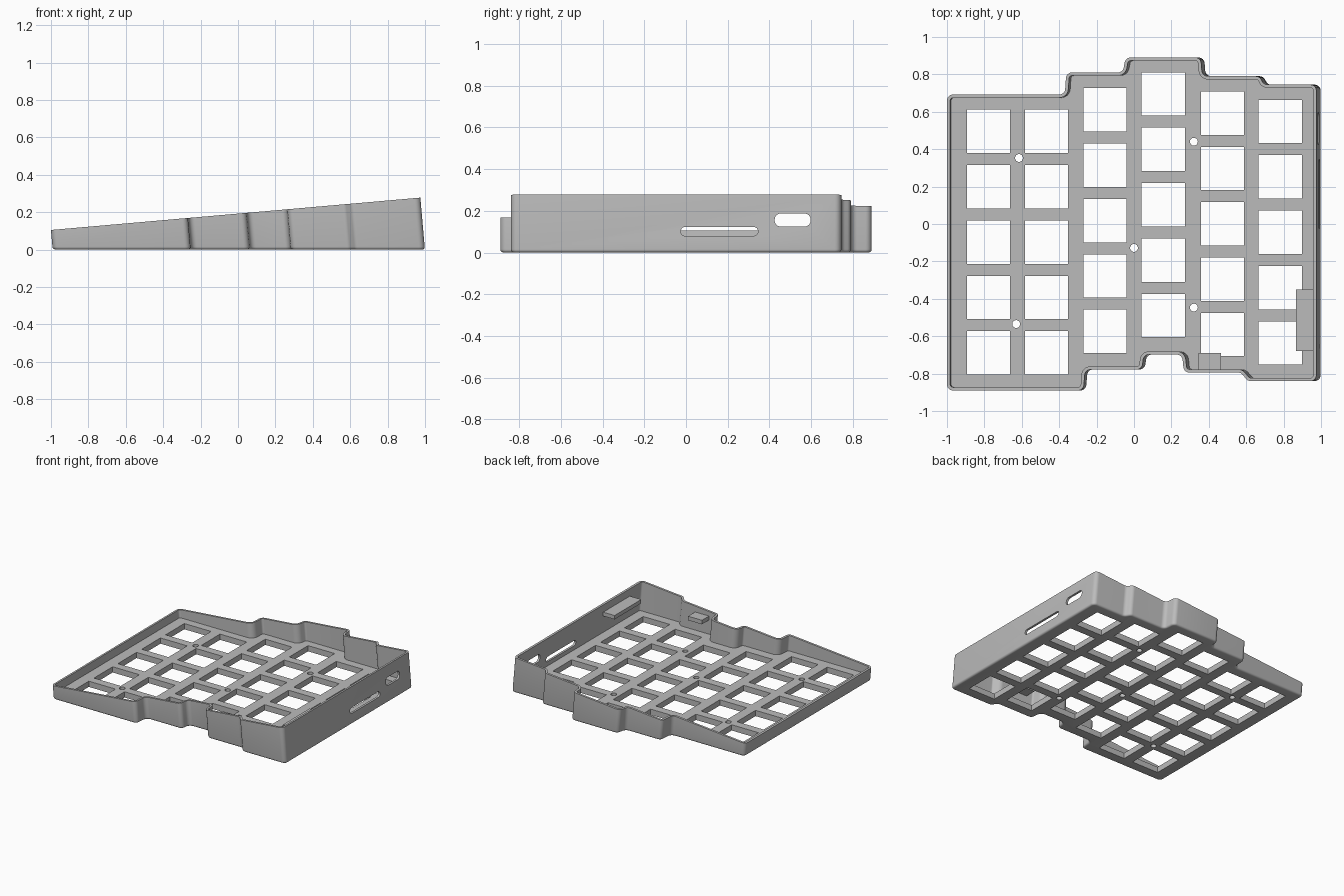
import bpy, bmesh, math
from mathutils import Vector

if "Cube" in bpy.data.objects:
    bpy.data.objects.remove(bpy.data.objects["Cube"])

SLOPE = 0.0876      # tilt of the rim and lean of the walls
WALL = 0.017
FLOOR = 0.045

grey = bpy.data.materials.new("case grey")
grey.diffuse_color = (0.5, 0.5, 0.5, 1)
grey.use_nodes = True
grey.node_tree.nodes["Principled BSDF"].inputs["Base Color"].default_value = grey.diffuse_color


def rounded(points, radius, seg=6):
    """Round every corner of a closed 2D polygon."""
    out, n = [], len(points)
    for i, p in enumerate(points):
        p = Vector(p)
        a, b = Vector(points[i - 1]) - p, Vector(points[(i + 1) % n]) - p
        half = a.angle(b) / 2
        cut = min(radius / math.tan(half), 0.48 * a.length, 0.48 * b.length)
        r = cut * math.tan(half)
        c = p + (a.normalized() + b.normalized()).normalized() * (r / math.sin(half))
        s, e = p + a.normalized() * cut - c, p + b.normalized() * cut - c
        sweep = s.angle_signed(e)
        for k in range(seg + 1):
            t = -sweep * k / seg
            out.append(c + Vector((s.x * math.cos(t) - s.y * math.sin(t),
                                   s.x * math.sin(t) + s.y * math.cos(t))))
    return out


def inset(points, d):
    """Move a counter-clockwise outline inward."""
    out, n = [], len(points)
    for i, p in enumerate(points):
        e1 = (p - points[i - 1]).normalized()
        e2 = (points[(i + 1) % n] - p).normalized()
        m = (Vector((-e1.y, e1.x)) + Vector((-e2.y, e2.x))).normalized()
        out.append(p + m * (d / max(0.5, m.dot(Vector((-e1.y, e1.x))))))
    return out


def add_prism(bm, low, high):
    """Solid between two matching loops; returns the low loop's edges."""
    a = [bm.verts.new(v) for v in low]
    b = [bm.verts.new(v) for v in high]
    base = bm.faces.new(a[::-1])
    bm.faces.new(b)
    for i in range(len(a)):
        j = (i + 1) % len(a)
        bm.faces.new((a[i], a[j], b[j], b[i]))
    return list(base.edges)


def add_box(bm, x0, x1, y0, y1, z0, z1):
    c = [(x0, y0), (x1, y0), (x1, y1), (x0, y1)]
    add_prism(bm, [(x, y, z0) for x, y in c], [(x, y, z1) for x, y in c])


def finish(bm, name):
    bmesh.ops.recalc_face_normals(bm, faces=bm.faces)
    me = bpy.data.meshes.new(name)
    bm.to_mesh(me)
    bm.free()
    me.materials.append(grey)
    ob = bpy.data.objects.new(name, me)
    bpy.context.collection.objects.link(ob)
    return ob


def subtract(ob, cutter):
    bpy.context.view_layer.objects.active = ob
    mod = ob.modifiers.new("cut", 'BOOLEAN')
    mod.operation, mod.solver, mod.object = 'DIFFERENCE', 'EXACT', cutter
    bpy.ops.object.modifier_apply(modifier=mod.name)
    bpy.data.objects.remove(cutter)


def rim(x):
    return (0.1926 + SLOPE * x) / (1 + SLOPE ** 2)


def leaned(p, z):
    return (p.x - SLOPE * z, p.y, z)


# Stepped outline at rim level, counter-clockwise, moved to floor level
rim_outline = [(-1, -.89), (-.27, -.89), (-.262, -.778), (.042, -.778), (.052, -.698),
               (.257, -.698), (.267, -.794), (.57, -.794), (.61, -.84), (.975, -.84),
               (.975, .745), (.695, .745), (.67, .79), (.365, .79), (.357, .89),
               (-.045, .89), (-.06, .81), (-.362, .81), (-.37, .692), (-1, .692)]
base = [(x + SLOPE * (0.1926 + SLOPE * x), y) for x, y in rim_outline]
outer = rounded(base, 0.032)
inner = inset(outer, WALL)

# Case body with rounded bottom edge
bm = bmesh.new()
edges = add_prism(bm, [leaned(p, 0) for p in outer], [leaned(p, rim(p.x)) for p in outer])
bmesh.ops.recalc_face_normals(bm, faces=bm.faces)
bmesh.ops.bevel(bm, geom=edges, offset=0.016, segments=4, profile=0.5, affect='EDGES')
case = finish(bm, "case")

# Hollow interior
bm = bmesh.new()
add_prism(bm, [leaned(p, FLOOR) for p in inner], [leaned(p, rim(p.x) + 0.1) for p in inner])
subtract(case, finish(bm, "interior_cutter"))

# Switch openings: column x and the y of its rear opening
bm = bmesh.new()
H = 0.116
for x, y in [(-.778, .495), (-.468, .495), (-.155, .61), (.156, .695), (.473, .593), (.782, .548)]:
    for row in range(5):
        cy = y - 0.296 * row
        add_box(bm, x - H, x + H, cy - H, cy + H, -0.1, 0.1)

# Screw holes
for x, y in [(-.615, .353), (-.63, -.535), (0, -.128), (.32, .44), (.32, -.447)]:
    ring = [(x + .021 * math.cos(k * math.tau / 24), y + .021 * math.sin(k * math.tau / 24))
            for k in range(24)]
    add_prism(bm, [(*p, -0.1) for p in ring], [(*p, 0.1) for p in ring])

# Slot and port through the right wall
for y0, y1, z0, z1, r in [(-.025, .345, .08, .123, .021), (.425, .597, .125, .187, .028)]:
    loop = rounded([(y0, z0), (y1, z0), (y1, z1), (y0, z1)], r)
    add_prism(bm, [(.9, p.x, p.y) for p in loop], [(1.1, p.x, p.y) for p in loop])
subtract(case, finish(bm, "openings_cutter"))

# Inner ledges on the right and front walls
bm = bmesh.new()
add_box(bm, .865, .97, -.68, -.35, .185, .215)
finish(bm, "side_ledge")
bm = bmesh.new()
add_box(bm, .345, .465, -.785, -.69, .155, .187)
finish(bm, "front_ledge")

# Smooth the rounded corners only
bpy.ops.object.select_all(action='DESELECT')
case.select_set(True)
bpy.context.view_layer.objects.active = case
bpy.ops.object.shade_smooth_by_angle(angle=math.radians(30))
